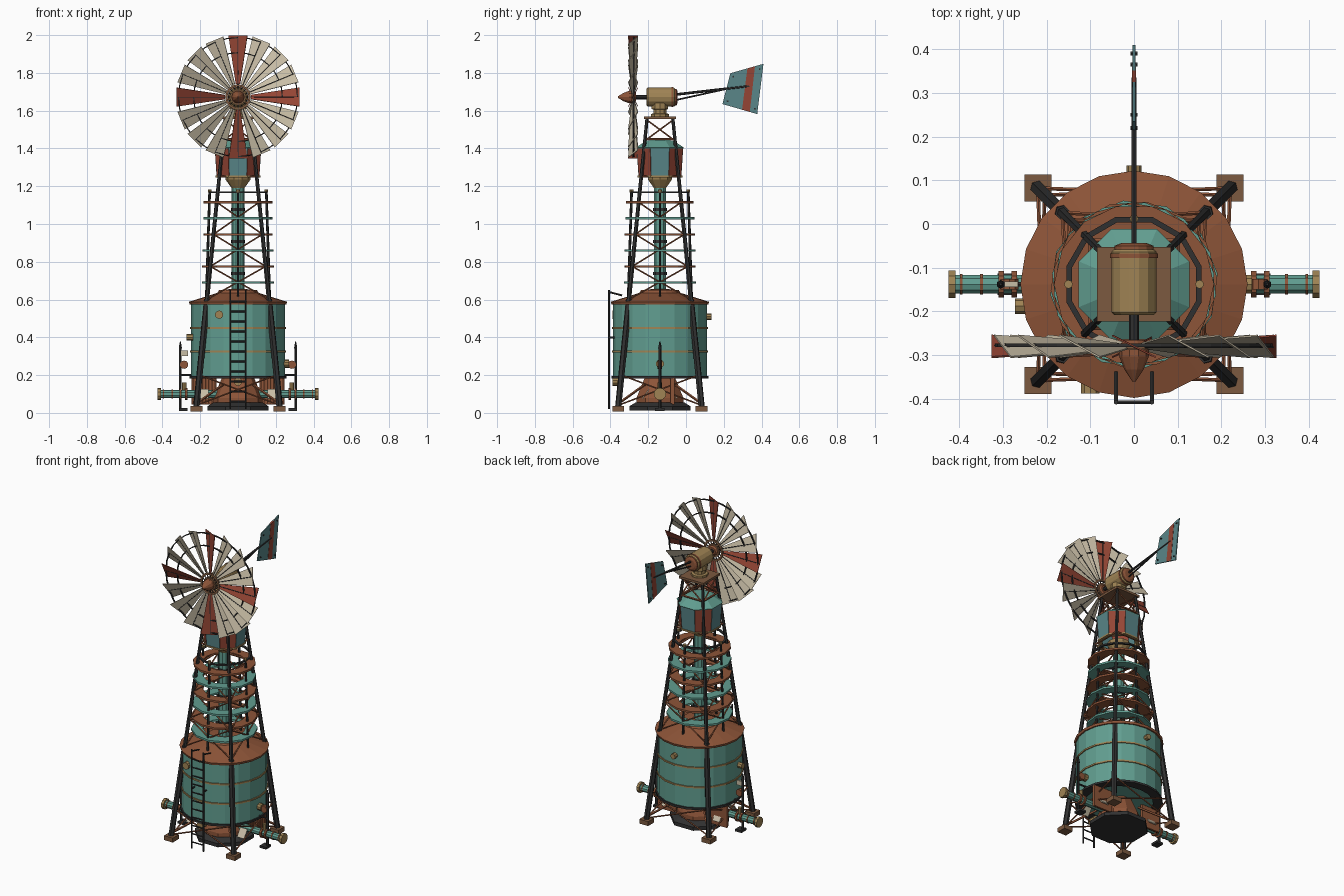
import bpy, bmesh, math
from mathutils import Vector, Matrix

if "Cube" in bpy.data.objects:
    bpy.data.objects.remove(bpy.data.objects["Cube"])

CY = -0.138          # tower axis sits forward of the origin
COL = dict(teal=(.12, .34, .28), rust=(.27, .09, .04), dark=(.03, .03, .03), brass=(.35, .23, .09),
           cream=(.58, .51, .38), red=(.30, .06, .035), brown=(.2, .1, .05), blue=(.1, .24, .25))
MATS = {}
for k, c in COL.items():
    MATS[k] = bpy.data.materials.new(k)
    MATS[k].diffuse_color = (*c, 1)


class Part:
    """Collects primitives into one object, positioned relative to the tower axis."""
    def __init__(self, name, mat):
        self.name, self.mat, self.bm = name, mat, bmesh.new()

    def rod(self, p, q, r, r2=None, n=6):
        p, q = Vector(p), Vector(q)
        d = q - p
        m = Matrix.Translation((p + q) / 2) @ d.to_track_quat('Z', 'Y').to_matrix().to_4x4()
        bmesh.ops.create_cone(self.bm, cap_ends=True, segments=n, radius1=r,
                              radius2=r if r2 is None else r2, depth=d.length, matrix=m)
        return self

    def box(self, c, s, rot=None):
        m = Matrix.Translation(c) @ (rot or Matrix()) @ Matrix.Diagonal((*s, 1))
        bmesh.ops.create_cube(self.bm, size=1, matrix=m)
        return self

    def lathe(self, prof, n, m=None, closed=False, turn=0.0):
        """Spin (radius, height) points round z."""
        m = m or Matrix()
        rows = []
        for r, z in prof:
            rows.append([self.bm.verts.new(m @ Vector((r * math.cos(turn + i * math.tau / n),
                         r * math.sin(turn + i * math.tau / n), z))) for i in range(n)])
        pairs = list(zip(rows, rows[1:])) + ([(rows[-1], rows[0])] if closed else [])
        for a, b in pairs:
            for i in range(n):
                j = (i + 1) % n
                self.bm.faces.new((a[i], a[j], b[j], b[i]))
        if not closed:
            self.bm.faces.new(rows[0][::-1])
            self.bm.faces.new(rows[-1])
        return self

    def ring(self, r0, r1, z0, z1, n, m=None, turn=0.0):
        return self.lathe([(r0, z0), (r1, z0), (r1, z1), (r0, z1)], n, m, True, turn)

    def plate(self, pts, offset):
        """Thin slab from an outline."""
        o = Vector(offset)
        a = [self.bm.verts.new(Vector(p) - o) for p in pts]
        b = [self.bm.verts.new(Vector(p) + o) for p in pts]
        self.bm.faces.new(a[::-1])
        self.bm.faces.new(b)
        for i in range(len(a)):
            j = (i + 1) % len(a)
            self.bm.faces.new((a[i], a[j], b[j], b[i]))
        return self

    def done(self):
        bmesh.ops.recalc_face_normals(self.bm, faces=self.bm.faces[:])
        me = bpy.data.meshes.new(self.name)
        self.bm.to_mesh(me)
        self.bm.free()
        me.materials.append(MATS[self.mat])
        ob = bpy.data.objects.new(self.name, me)
        ob.location.y = CY
        bpy.context.collection.objects.link(ob)


CORNERS = [(1, 1), (-1, 1), (-1, -1), (1, -1)]
CARD = [(1, 0), (0, 1), (-1, 0), (0, -1)]


def leg_at(c, z):
    w = .222 + (z - .02) / 1.54 * (.068 - .222)
    return Vector((c[0] * w, c[1] * w, z))


# water tank with hoops, rims and conical roof
Part("tank", "teal").lathe([(.248, .19), (.248, .585)], 20).done()
hoops = Part("tank_hoops", "brass")
for z in (.325, .45):
    hoops.ring(.245, .254, z - .005, z + .005, 20)
hoops.done()
Part("tank_bottom_rim", "dark").ring(.2, .256, .183, .196, 20).done()
Part("tank_roof", "rust").lathe([(.256, .574), (.26, .588), (.11, .635), (.1, .65), (.045, .655)], 20).done()
ports = Part("tank_ports", "brass")
ports.rod((-.1, -.22, .52), (-.1, -.25, .52), .022, n=10).rod((0, .23, .51), (0, .272, .51), .017, n=8)
ports.rod((-.23, -.05, .4), (-.272, -.05, .4), .018, n=8).rod((.235, 0, .26), (.27, 0, .26), .022, n=10)
ports.rod((0, -.2, .165), (0, -.25, .165), .022, n=10).done()

# legs, footings and bracing
legs, pads, brace = Part("tower_legs", "dark"), Part("leg_footings", "brown"), Part("cross_braces", "rust")
for i, c in enumerate(CORNERS):
    d = CORNERS[(i + 1) % 4]
    legs.rod(leg_at(c, .02), leg_at(c, .6), .017).rod(leg_at(c, .6), leg_at(c, 1.56), .012, .009)
    pads.box((c[0] * .22, c[1] * .22, .022), (.062, .062, .028))
    for z0, z1 in ((.04, .2), (.6, .775), (.775, .945), (.945, 1.115), (1.44, 1.55)):
        for a, b in ((c, d), (d, c)):
            brace.rod(leg_at(a, z0), leg_at(b, z1), .0045, n=5)
    for z in (.775, .945, 1.115, 1.25, 1.45):
        brace.rod(leg_at(c, z), leg_at(d, z), .006, n=5)
    brace.rod(leg_at(c, .05), (c[0] * .08, c[1] * .08, .15), .007, n=5)
for p in (legs, pads, brace):
    p.done()

# outer posts with brass caps and top rail
posts, caps = Part("guard_posts", "dark"), Part("post_caps", "brass")
for x, y in CARD:
    posts.rod((x * .168, y * .168, .6), (x * .15, y * .15, 1.172), .007)
    caps.rod((x * .15, y * .15, 1.168), (x * .15, y * .15, 1.182), .01, n=8)
posts.ring(.147, .16, 1.163, 1.172, 12, turn=math.pi / 12).done()
caps.done()

# stacked ring decks, alternating colours
rust, teal = Part("rust_ring_decks", "rust"), Part("teal_ring_decks", "teal")
for i in range(6):
    z = 1.115 - i * .085
    (teal if i % 2 else rust).ring(.125, .183 + .002 * i, z - .006, z + .006, 12 if i % 2 else 14, turn=.13 * i)
rust.done()
teal.done()

# centre pipe and brass funnel
Part("riser_pipe", "teal").lathe([(.034, .64), (.034, 1.19)], 10).done()
Part("riser_straps", "dark").ring(.03, .038, .73, .745, 10).ring(.03, .038, .9, .915, 10).ring(.03, .038, 1.07, 1.085, 10).done()
Part("funnel", "brass").lathe([(.024, 1.165), (.03, 1.185), (.066, 1.235), (.068, 1.25)], 10).done()
Part("shroud_ledge", "brass").ring(.1, .128, 1.247, 1.257, 8, turn=math.pi / 8).done()

# shroud of alternating panels with a sloped cap
def ring_pt(k, r, z):
    a = (k - .5) * math.pi / 4
    return Vector((r * math.cos(a), r * math.sin(a), z))


sh = {0: Part("shroud_teal_panels", "blue"), 1: Part("shroud_red_panels", "red")}
for k in range(8):
    a = k * math.pi / 4
    n = Vector((math.cos(a), math.sin(a), 0)) * .003
    sh[k % 2].plate([ring_pt(k, .12, 1.257), ring_pt(k + 1, .12, 1.257),
                     ring_pt(k + 1, .13, 1.4), ring_pt(k, .13, 1.4)], n)
sh[0].done()
sh[1].done()
Part("shroud_cap", "teal").lathe([(.13, 1.395), (.137, 1.405), (.08, 1.44), (.05, 1.445)], 8, turn=math.pi / 8).done()

# head platform, pedestal and gearbox along y
HZ = 1.672
AX = Matrix.Translation((0, 0, HZ)) @ Matrix.Rotation(math.pi / 2, 4, 'X')   # local z -> -y
Part("head_platform", "brown").box((0, 0, 1.562), (.17, .17, .014)).done()
Part("pedestal", "brass").lathe([(.05, 1.568), (.05, 1.582), (.036, 1.586), (.036, 1.605), (.046, 1.61), (.046, 1.64)], 10).done()
Part("gearbox", "brass").lathe([(.046, -.08), (.052, -.074), (.052, .064), (.046, .07)], 14, AX).done()
Part("gearbox_end_cap", "rust").lathe([(.03, -.094), (.045, -.088), (.045, -.078)], 14, AX).ring(.05, .055, -.07, -.06, 14, AX).done()
Part("drive_shaft", "dark").lathe([(.012, .06), (.012, .16)], 8, AX).done()
Part("hub_spinner", "rust").lathe([(.022, .128), (.034, .138), (.034, .165), (.022, .195), (.004, .222)], 10, AX).done()

# wind wheel: pitched blades, four of them red
NB = 16
cream, redb, rim = Part("cream_blades", "cream"), Part("red_blades", "red"), Part("wheel_rims", "dark")
hubring = Part("hub_ring", "brown")
WY = -.142
for i in range(NB):
    a = i * math.tau / NB
    u, t = Vector((math.cos(a), 0, math.sin(a))), Vector((-math.sin(a), 0, math.cos(a)))
    y, o = Vector((0, 1, 0)), Vector((0, WY, HZ))
    pts = [o + u * r + (t * w + y * h) * s for r, w, h, s in
           ((.068, .011, .006, -1), (.326, .05, .025, -1), (.326, .05, .025, 1), (.068, .011, .006, 1))]
    (cream if i % 4 else redb).plate(pts, (y * .05 - t * .025).normalized() * .002)
    rim.rod(o + u * .03, o + u * .32, .0035, n=5)
for r in (.235, .315):
    rim.ring(r - .003, r + .003, .135, .143, 32, AX)
hubring.ring(.056, .068, .136, .148, NB, AX).ring(.03, .042, .136, .15, NB, AX)
for p in (cream, redb, rim, hubring):
    p.done()

# tail boom and vane (y measured from world, shifted to the axis)
def tail(y, z, x=0):
    return Vector((x, y - CY, z))


Part("tail_boom", "dark").rod(tail(-.05, 1.686), tail(.335, 1.73), .007).rod(tail(-.05, 1.657), tail(.2, 1.712), .0045).done()
Part("tail_vane", "blue").plate([tail(.235, 1.798), tail(.41, 1.848), tail(.377, 1.582), tail(.193, 1.635)], (.003, 0, 0)).done()
Part("vane_stripe", "red").plate([tail(.325, 1.824), tail(.365, 1.835), tail(.338, 1.594), tail(.297, 1.606)], (.0045, 0, 0)).done()
riv = Part("vane_rivets", "dark")
for yy, z in ((.25, 1.78), (.39, 1.82), (.365, 1.61), (.22, 1.65)):
    riv.rod(tail(yy, z, -.008), tail(yy, z, .008), .005)
riv.done()

# front ladder
lad = Part("ladder", "dark")
for s in (-1, 1):
    x = s * .041
    lad.rod((x, -.27, .02), (x, -.27, .65), .0055).rod((x, -.27, .64), (x, -.2, .622), .005)
    lad.rod((x, -.27, .4), (x, -.24, .4), .005)
for i in range(11):
    lad.rod((-.041, -.27, .06 + i * .053), (.041, -.27, .06 + i * .053), .0045)
lad.done()

# base slab, under-tank cone and ribbed side housings
Part("base_slab", "dark").lathe([(.175, .012), (.175, .035), (.14, .055)], 8, turn=math.pi / 8).done()
Part("under_cone", "rust").lathe([(.13, .05), (.13, .08), (.085, .185)], 10).done()
house, vents = Part("ribbed_housings", "rust"), Part("cream_guards", "cream")
pipes, flanges = Part("outlet_pipes", "teal"), Part("pipe_flanges", "rust")
stands, valves = Part("valve_stands", "dark"), Part("valve_wheels", "brass")
for s in (-1, 1):
    house.box((s * .18, .07, .115), (.13, .012, .14))
    for i in range(8):
        house.rod((s * (.122 + i * .0165), .06, .05), (s * (.122 + i * .0165), .06, .19), .007)
    for t in (-1, 1):
        vents.box((s * .18, t * .075, .1), (.05, .006, .06), Matrix.Rotation(t * .6, 4, 'X'))
    # outlet pipe with flanges and a valve stand
    pipes.rod((s * .1, 0, .1), (s * .415, 0, .1), .022, n=10)
    for x0, x1, r in ((.268, .28, .032), (.298, .31, .032), (.345, .352, .025), (.392, .398, .025)):
        flanges.rod((s * x0, 0, .1), (s * x1, 0, .1), r, n=10)
    valves.rod((s * .408, 0, .1), (s * .425, 0, .1), .033, n=10)
    stands.rod((s * .305, 0, .015), (s * .305, 0, .36), .008).box((s * .29, 0, .018), (.045, .05, .014))
    stands.rod((s * .305, 0, .2), (s * .24, 0, .2), .006).rod((s * .305, 0, .34), (s * .305, 0, .378), .01, .003)
    valves.rod((s * .285, 0, .12), (s * .285, 0, .16), .012, n=8)
    flanges.rod((s * .285, -.012, .255), (s * .285, .012, .255), .022, n=10)
vents.box((-.285, 0, .315), (.04, .012, .03))
for p in (house, vents, pipes, flanges, stands, valves):
    p.done()

for m in bpy.data.materials:
    if m.users and not m.is_grease_pencil:
        m.use_nodes = True
        m.node_tree.nodes["Principled BSDF"].inputs["Base Color"].default_value = m.diffuse_color
